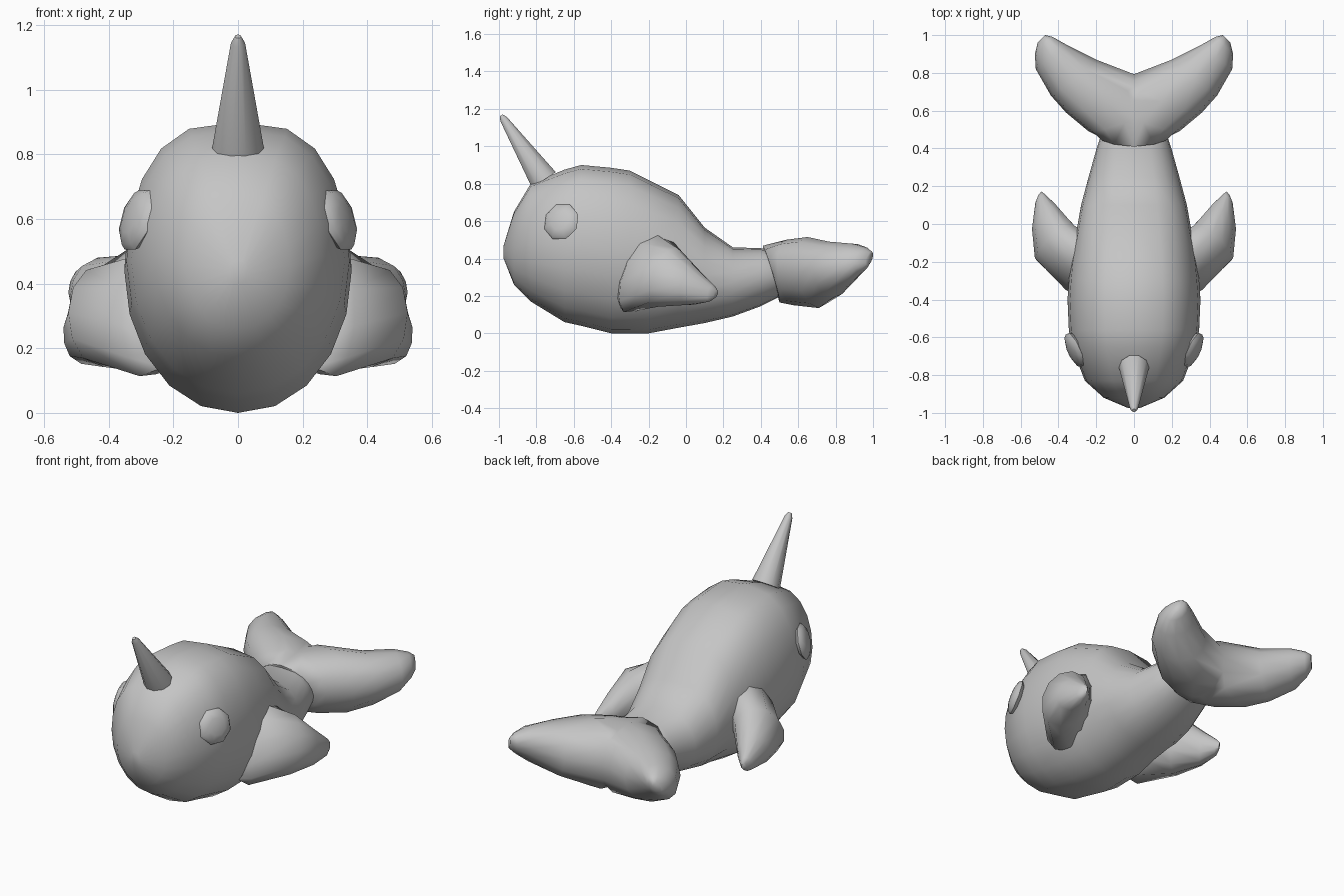
import bpy, bmesh
from math import sin, cos, tau, radians
from mathutils import Vector, Matrix

cube = bpy.data.objects.get("Cube")
if cube:
    bpy.data.objects.remove(cube, do_unlink=True)

grey = bpy.data.materials.new("plain grey")
grey.use_nodes = True
COLOUR = (0.56, 0.56, 0.56, 1)
grey.diffuse_color = COLOUR
grey.node_tree.nodes["Principled BSDF"].inputs["Base Color"].default_value = COLOUR


def finish(name, bm, angle=60):
    """Turn a bmesh into a smooth shaded object."""
    bmesh.ops.recalc_face_normals(bm, faces=bm.faces)
    mesh = bpy.data.meshes.new(name)
    bm.to_mesh(mesh)
    bm.free()
    mesh.materials.append(grey)
    obj = bpy.data.objects.new(name, mesh)
    bpy.context.collection.objects.link(obj)
    bpy.ops.object.select_all(action='DESELECT')
    obj.select_set(True)
    bpy.context.view_layer.objects.active = obj
    bpy.ops.object.shade_smooth_by_angle(angle=radians(angle))


def power(value, exponent):
    return abs(value) ** exponent * (1 if value >= 0 else -1)


def loft(sections, sides=12, top=1.0, bottom=1.0):
    """Skin oval sections of (centre, side vector, up vector).
    Exponents below one make the upper or lower half fuller."""
    bm = bmesh.new()
    rings = []
    for centre, side, up in sections:
        ring = []
        for i in range(sides):
            a = tau * i / sides
            c = power(cos(a), top if sin(a) > 0 else bottom)
            ring.append(bm.verts.new(Vector(centre) + Vector(side) * c + Vector(up) * sin(a)))
        rings.append(ring)
    for r, s in zip(rings, rings[1:]):
        for i in range(sides):
            j = (i + 1) % sides
            bm.faces.new((r[i], r[j], s[j], s[i]))
    bm.faces.new(rings[0])
    bm.faces.new(rings[-1])
    return bm


def flip_x(bm, verts):
    bmesh.ops.transform(bm, matrix=Matrix.Diagonal((-1, 1, 1, 1)), verts=verts)


# Body: y, lowest z, highest z, half width
body = [(-0.975, 0.40, 0.47, 0.03), (-0.92, 0.26, 0.65, 0.16),
        (-0.83, 0.17, 0.80, 0.26), (-0.65, 0.06, 0.875, 0.33),
        (-0.56, 0.04, 0.9, 0.345), (-0.40, 0.0, 0.885, 0.352),
        (-0.30, 0.0, 0.87, 0.345), (-0.20, 0.0, 0.82, 0.335),
        (-0.04, 0.03, 0.74, 0.305), (0.10, 0.055, 0.565, 0.28),
        (0.25, 0.09, 0.46, 0.24), (0.40, 0.145, 0.455, 0.198),
        (0.47, 0.18, 0.44, 0.175), (0.55, 0.22, 0.40, 0.13)]
finish("body", loft([((0, y, (lo + hi) / 2), (w, 0, 0), (0, 0, (hi - lo) / 2))
                     for y, lo, hi, w in body], sides=20, top=0.7, bottom=0.95))

# Horn: distance along the axis, radius
base, tip = Vector((0, -0.76, 0.82)), Vector((0, -0.988, 1.165))
across = (tip - base).normalized().cross(Vector((1, 0, 0)))
finish("horn", loft([(base.lerp(tip, t), (r, 0, 0), across * r)
                     for t, r in ((0, 0.08), (0.94, 0.022), (1, 0.01))], sides=10))

# Tail: inner edge, outer edge, lowest z, highest z, forward lean, outer edge drop
fluke = [((-0.19, 0.445), (0.19, 0.465), 0.165, 0.468, -0.045, 0),
         ((-0.14, 0.62), (0.24, 0.49), 0.15, 0.50, -0.02, 0),
         ((-0.06, 0.77), (0.36, 0.59), 0.135, 0.515, -0.03, 0),
         ((0.20, 0.87), (0.44, 0.68), 0.19, 0.49, -0.01, 0),
         ((0.35, 0.945), (0.52, 0.82), 0.27, 0.48, 0, 0.02),
         ((0.43, 0.99), (0.525, 0.90), 0.33, 0.455, 0, 0.02),
         ((0.47, 1.0), (0.51, 0.96), 0.37, 0.43, 0, 0.02)]
sections = []
for inner, outer, lo, hi, lean, drop in fluke:
    z = (lo + hi) / 2
    a, b = Vector((*inner, z + drop)), Vector((*outer, z - drop))
    sections.append(((a + b) / 2, (b - a) / 2, (0, lean, (hi - lo) / 2)))
bm = loft(sections, top=0.85, bottom=0.9)
# Keep one half, then join it to its mirror image along the middle
bmesh.ops.bisect_plane(bm, geom=bm.verts[:] + bm.edges[:] + bm.faces[:],
                       plane_co=(0, 0, 0), plane_no=(1, 0, 0), clear_inner=True)
copy = bmesh.ops.duplicate(bm, geom=bm.verts[:] + bm.edges[:] + bm.faces[:])
flip_x(bm, [v for v in copy["geom"] if isinstance(v, bmesh.types.BMVert)])
bmesh.ops.remove_doubles(bm, verts=bm.verts, dist=0.001)
finish("tail", bm, angle=80)

# Side fins: centre, thickness vector, up vector
fin = [((0.20, -0.26, 0.335), (0.08, -0.10, -0.05), (0.02, 0.04, 0.19)),
       ((0.27, -0.22, 0.33), (0.09, -0.13, -0.06), (0.02, 0.045, 0.21)),
       ((0.415, -0.10, 0.30), (0.11, -0.08, 0.01), (0, 0.05, 0.158)),
       ((0.475, 0.035, 0.245), (0.065, -0.06, 0.02), (-0.01, 0.03, 0.093)),
       ((0.495, 0.135, 0.215), (0.027, -0.02, 0), (0, 0.01, 0.045)),
       ((0.497, 0.16, 0.212), (0.01, -0.01, 0), (0, 0.005, 0.02))]

for label, s in (("left", 1), ("right", -1)):
    bm = loft(fin, sides=12, bottom=0.8)
    if s < 0:
        flip_x(bm, bm.verts)
    finish(label + "_fin", bm)

    # Eye: flattened ball facing outward, with flat edges up and down
    bm = bmesh.new()
    facing = Vector((0.88, -0.40, 0.26)).to_track_quat('Z', 'Y').to_matrix().to_4x4()
    shape = (Matrix.Translation((0.312, -0.667, 0.597)) @ facing
             @ Matrix.Diagonal((1, 1, 0.32, 1)) @ Matrix.Rotation(tau / 16, 4, 'Z'))
    bmesh.ops.create_uvsphere(bm, u_segments=8, v_segments=6, radius=0.103, matrix=shape)
    if s < 0:
        flip_x(bm, bm.verts)
    finish(label + "_eye", bm)
